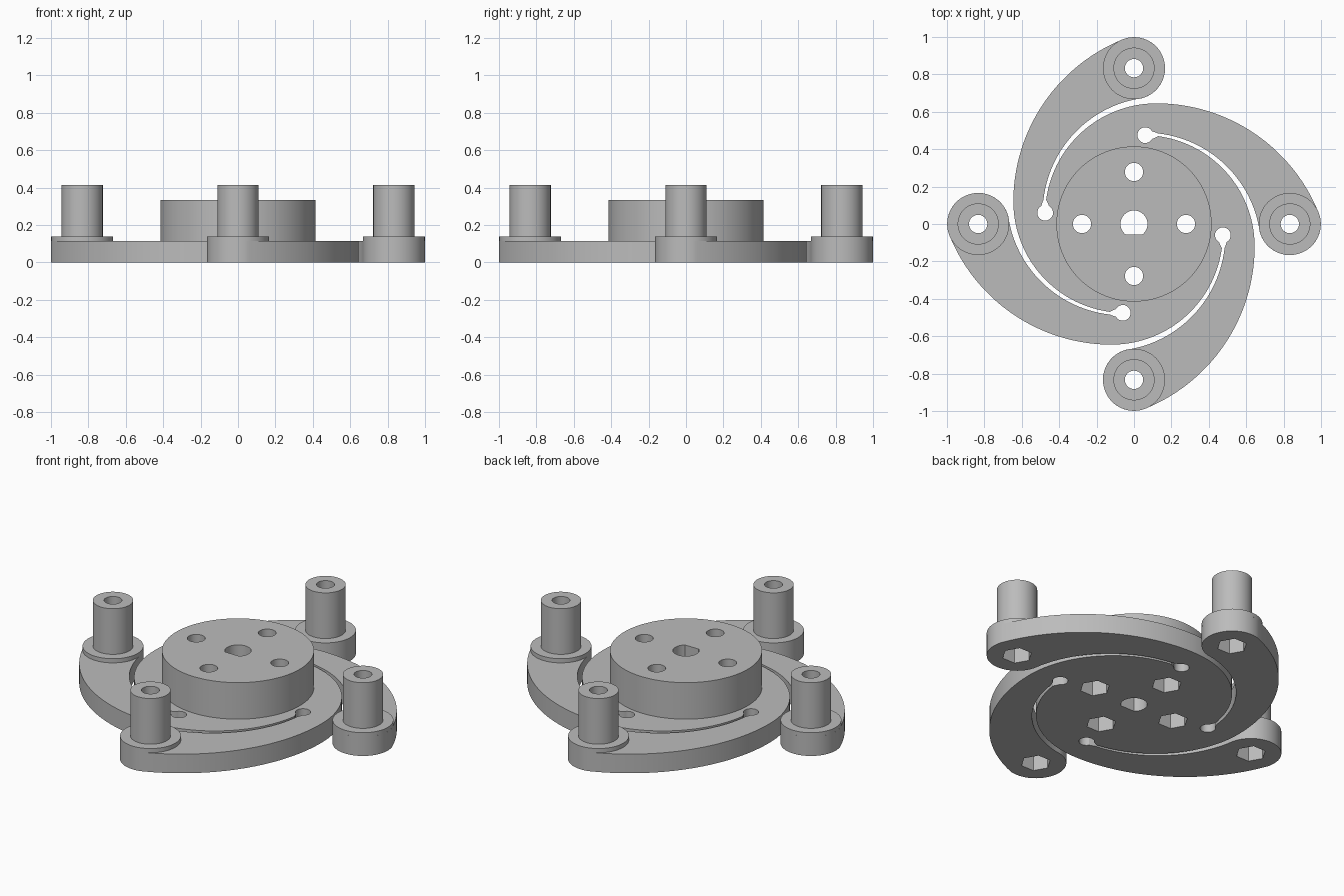
import bpy, bmesh, math
from math import radians, cos, sin

cube = bpy.data.objects.get("Cube")
if cube:
    bpy.data.objects.remove(cube, do_unlink=True)

grey = bpy.data.materials.new("plain grey")
grey.use_nodes = True
colour = (0.5, 0.5, 0.5, 1)
grey.diffuse_color = colour
grey.node_tree.nodes["Principled BSDF"].inputs["Base Color"].default_value = colour

PLATE_TOP, COLLAR_TOP, POST_TOP, HUB_TOP = 0.115, 0.14, 0.415, 0.335
ARM, BOSS, HUB_HOLES = 0.833, 0.166, 0.278


def arc(cx, cy, r, a0, a1, n):
    """Points on an arc, angles in degrees."""
    angles = [radians(a0 + (a1 - a0) * i / n) for i in range(n + 1)]
    return [(cx + r * cos(a), cy + r * sin(a)) for a in angles]


def circle(cx, cy, r, n=64):
    return arc(cx, cy, r, 0, 360, n)[:-1]


def quarter(p, k):
    """Turn a point clockwise by k quarter turns."""
    for _ in range(k):
        p = (p[1], -p[0])
    return p


def prisms(name, outlines, z0, z1):
    """One object made of upright prisms over the given outlines."""
    bm = bmesh.new()
    for pts in outlines:
        base = bm.faces.new([bm.verts.new((x, y, z0)) for x, y in pts])
        new = bmesh.ops.extrude_face_region(bm, geom=[base])["geom"]
        top = [v for v in new if isinstance(v, bmesh.types.BMVert)]
        bmesh.ops.translate(bm, verts=top, vec=(0, 0, z1 - z0))
    bmesh.ops.recalc_face_normals(bm, faces=bm.faces)
    mesh = bpy.data.meshes.new(name)
    bm.to_mesh(mesh)
    bm.free()
    mesh.materials.append(grey)
    ob = bpy.data.objects.new(name, mesh)
    bpy.context.collection.objects.link(ob)
    return ob


# One spiral arm: outer sweep, boss, slot, relief hole, inner disc edge
arm = arc(0.12, -0.29, 0.935, 90, 22.1, 40)
arm += arc(ARM, 0, BOSS, 22.1, -170.4, 40)[1:]
arm += arc(0.06, -0.131, 0.619, 9.6, 83.5, 40)[1:]
arm += arc(0.06, 0.475, 0.042, 30, 330, 24)
arm += arc(0.05, -0.12, 0.595, 82.3, 0, 40)[:-1]
outline = [quarter(p, k) for k in range(4) for p in arm]
parts = [prisms("spiral_plate", [outline], 0, PLATE_TOP)]

# Centre hub, and a collar and post on each arm end
parts.append(prisms("hub", [circle(0, 0, 0.415, 96)], PLATE_TOP, HUB_TOP))
for k, side in enumerate(("left", "front", "right", "back")):
    x, y = quarter((ARM, 0), k)
    parts.append(prisms(side + "_collar", [circle(x, y, BOSS)], PLATE_TOP, COLLAR_TOP))
    parts.append(prisms(side + "_post", [circle(x, y, 0.11)], COLLAR_TOP, POST_TOP))

# Bolt holes, D-shaped shaft hole and hexagonal nut pockets
spots = [quarter((r, 0), k) for r in (ARM, HUB_HOLES) for k in range(4)]
bores = [circle(x, y, 0.049, 32) for x, y in spots]
bores.append(arc(0, 0, 0.072, -50, 230, 40))
cutters = [prisms("bore_cutter", bores, -0.1, 0.6),
           prisms("nut_cutter", [circle(x, y, 0.083, 6) for x, y in spots], -0.1, 0.11)]
for c in cutters:
    c.hide_render = True

for ob in parts:
    bpy.ops.object.select_all(action='DESELECT')
    ob.select_set(True)
    bpy.context.view_layer.objects.active = ob
    for c in cutters if ob is parts[0] else cutters[:1]:
        mod = ob.modifiers.new("cut", 'BOOLEAN')
        mod.operation, mod.solver, mod.object = 'DIFFERENCE', 'EXACT', c
        bpy.ops.object.modifier_apply(modifier=mod.name)
    bpy.ops.object.shade_smooth_by_angle(angle=radians(30))

for c in cutters:
    bpy.data.objects.remove(c, do_unlink=True)
